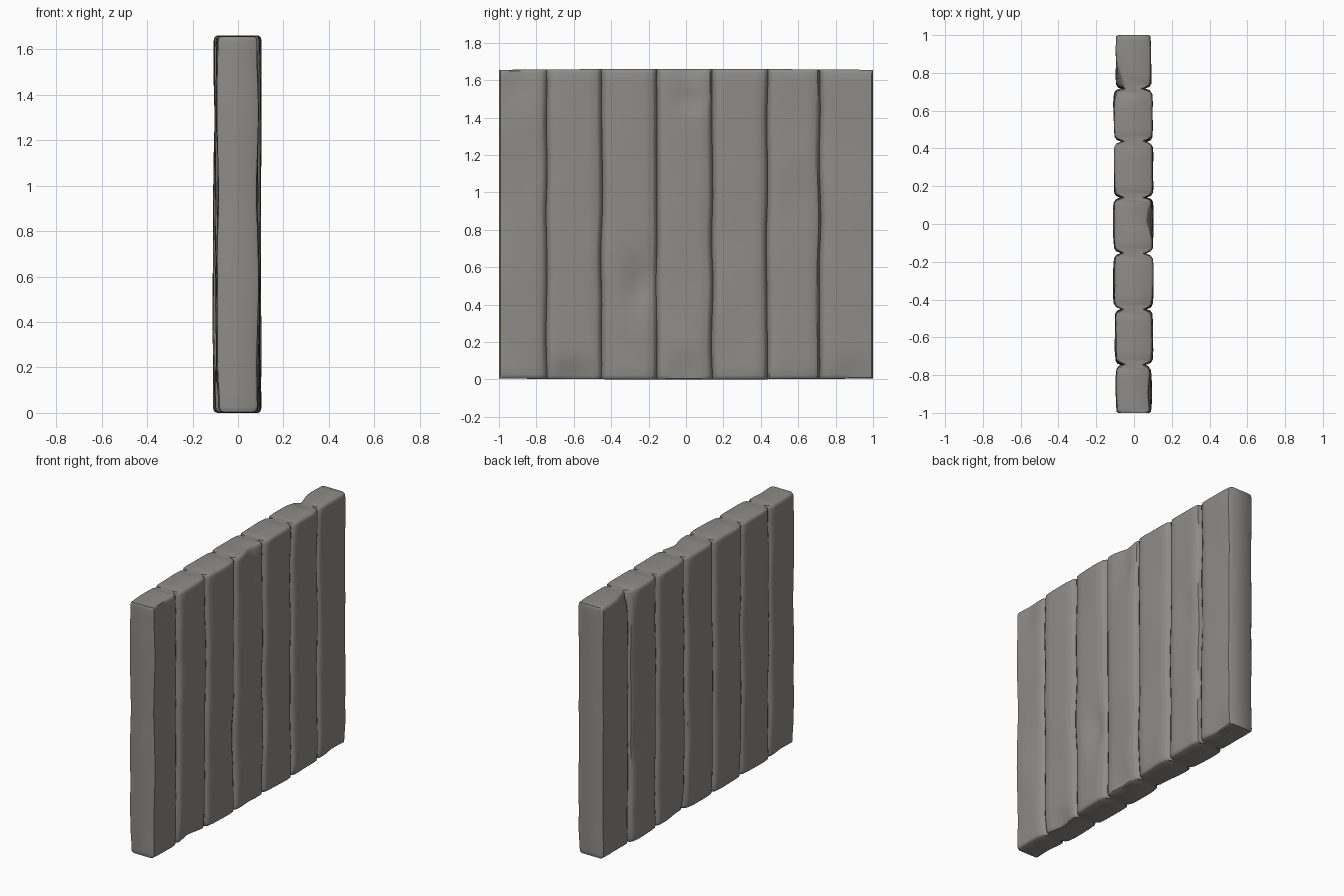
import bpy, bmesh, math
from mathutils import Vector, noise

if "Cube" in bpy.data.objects:
    bpy.data.objects.remove(bpy.data.objects["Cube"])

HEIGHT = 1.66
SEAMS = [-1.0, -0.745, -0.45, -0.155, 0.14, 0.435, 0.715, 1.0]
FRONT = [0.09, 0.098, 0.099, 0.1, 0.099, 0.098, 0.09]     # plank reach toward +x
BACK = [0.094, 0.099, 0.106, 0.106, 0.104, 0.104, 0.096]   # plank reach toward -x

# Worn hollows and chips: side, y, z, y radius, z radius, depth
DENTS = [
    (1, -0.25, 0.50, 0.06, 0.13, 0.032), (1, -0.60, 0.02, 0.11, 0.06, 0.035),
    (1, 0.03, 1.50, 0.07, 0.05, 0.025), (1, 0.60, 1.00, 0.07, 0.12, 0.012),
    (1, 0.00, 0.05, 0.08, 0.06, 0.018), (1, -0.90, 1.58, 0.07, 0.10, 0.012),
    (1, 0.03, 1.66, 0.07, 0.07, 0.03), (1, 0.90, 0.03, 0.10, 0.06, 0.02),
    (-1, 0.90, 0.80, 0.06, 0.15, 0.015), (-1, 0.62, 0.65, 0.06, 0.12, 0.015),
    (-1, -0.30, 1.45, 0.05, 0.06, 0.015), (-1, -0.90, 0.03, 0.10, 0.08, 0.02),
    (-1, 0.75, 1.66, 0.06, 0.06, 0.03), (-1, 0.20, 0.02, 0.10, 0.06, 0.02),
]


def wobble(y, z, seed):
    return noise.noise(Vector((y * 4.0, z * 2.6, seed)))


def stations():
    """Points across the wall: (plank, y, seam index or None, inset below the plank face)."""
    pts = []
    for i in range(7):
        a, b = SEAMS[i], SEAMS[i + 1]
        if i == 0:
            pts += [(i, a, None, 0.014), (i, a + 0.007, None, 0.004)]
        else:
            pts += [(i, a, i, 0.042), (i, a + 0.012, i, 0.013)]
        pts.append((i, a + 0.028, i if i else None, 0.003))
        for t in (0.25, 0.42, 0.58, 0.75):
            pts.append((i, a + (b - a) * t, None, 0.0))
        last = i == 6
        pts.append((i, b - 0.028, None if last else i + 1, 0.003))
        if last:
            pts += [(i, b - 0.007, None, 0.004), (i, b, None, 0.014)]
        else:
            pts.append((i, b - 0.012, i + 1, 0.013))
    return pts


def surface_point(st, z, side, rim):
    plank, y, seam, inset = st
    reach = FRONT[plank] if side > 0 else BACK[plank]
    seed = 3.0 * side + plank * 0.2
    x = reach - inset - rim
    if inset < 0.04:
        x += 0.009 * wobble(y, z, seed)
        for s, dy, dz, ry, rz, depth in DENTS:
            if s == side:
                x -= depth * math.exp(-((y - dy) / ry) ** 2 - ((z - dz) / rz) ** 2)
    if seam is not None:
        y += 0.009 * noise.noise(Vector((seam * 7.3, z * 3.0, side)))
    # top and bottom bow slightly at the middle planks
    bow = 0.005 * (1 - y * y)
    z = z + (bow - 0.005 if z > HEIGHT / 2 else 0.005 - bow)
    return (side * x, y, z)


def build_wall():
    bm = bmesh.new()
    sts = stations()
    rows = [(0.0, 0.012), (0.006, 0.004), (0.022, 0.0)]
    rows += [(0.022 + (HEIGHT - 0.044) * k / 30, 0.0) for k in range(1, 30)]
    rows += [(HEIGHT - 0.022, 0.0), (HEIGHT - 0.006, 0.004), (HEIGHT, 0.012)]
    grid = {}
    for side in (1, -1):
        grid[side] = [[bm.verts.new(surface_point(s, z, side, rim)) for s in sts]
                      for z, rim in rows]
    f, b = grid[1], grid[-1]
    n = len(sts)
    # broad plank faces
    for r in range(len(rows) - 1):
        for c in range(n - 1):
            for g in (f, b):
                bm.faces.new((g[r][c], g[r][c + 1], g[r + 1][c + 1], g[r + 1][c]))
        # outer edges of the wall
        for c in (0, n - 1):
            bm.faces.new((f[r][c], b[r][c], b[r + 1][c], f[r + 1][c]))
    # top and bottom ends
    for r in (0, len(rows) - 1):
        for c in range(n - 1):
            bm.faces.new((f[r][c], f[r][c + 1], b[r][c + 1], b[r][c]))
    bmesh.ops.recalc_face_normals(bm, faces=bm.faces)
    mesh = bpy.data.meshes.new("plank_wall")
    bm.to_mesh(mesh)
    bm.free()
    return mesh


# Weathered plank wall, one solid piece with grooves between the seven planks
grey = bpy.data.materials.new("weathered grey")
grey.diffuse_color = (0.27, 0.263, 0.245, 1.0)
grey.use_nodes = True
grey.node_tree.nodes["Principled BSDF"].inputs["Base Color"].default_value = grey.diffuse_color
wall_mesh = build_wall()
wall_mesh.materials.append(grey)
wall = bpy.data.objects.new("plank_wall", wall_mesh)
bpy.context.collection.objects.link(wall)
bpy.context.view_layer.objects.active = wall
wall.select_set(True)
bpy.ops.object.shade_smooth_by_angle(angle=math.radians(40))
